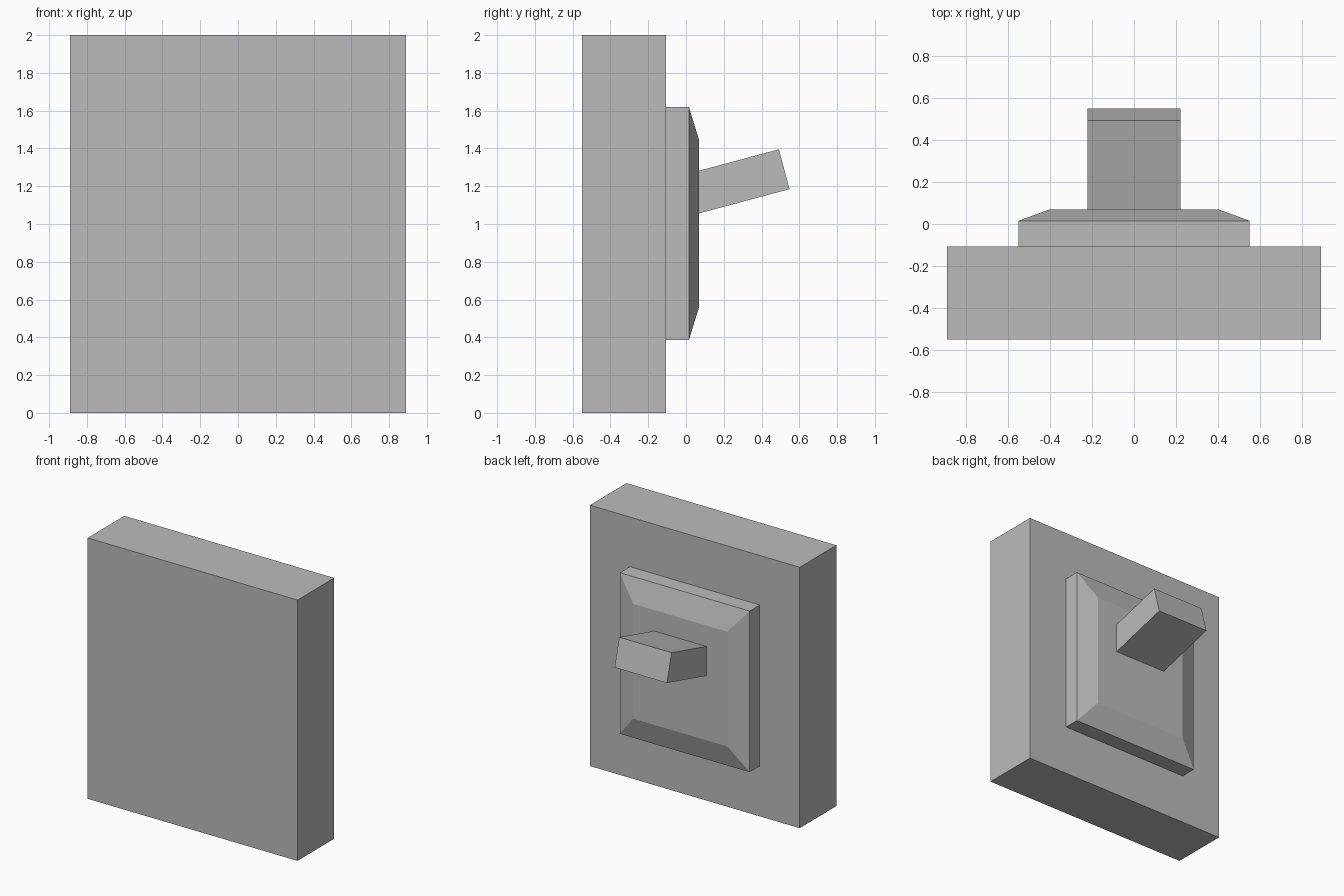
import bpy
import bmesh
import math
from mathutils import Matrix, Vector

if "Cube" in bpy.data.objects:
    bpy.data.objects.remove(bpy.data.objects["Cube"])

grey = bpy.data.materials.new("plain grey")
grey.diffuse_color = (0.5, 0.5, 0.5, 1.0)
grey.use_nodes = True
grey.node_tree.nodes["Principled BSDF"].inputs["Base Color"].default_value = grey.diffuse_color


def box(name, lo, hi):
    """Flat-faced box between two corners; returns the object."""
    lo, hi = Vector(lo), Vector(hi)
    bm = bmesh.new()
    bmesh.ops.create_cube(bm, size=1)
    bmesh.ops.scale(bm, vec=hi - lo, verts=bm.verts)
    bmesh.ops.translate(bm, vec=(lo + hi) / 2, verts=bm.verts)
    mesh = bpy.data.meshes.new(name)
    bm.to_mesh(mesh)
    bm.free()
    mesh.materials.append(grey)
    ob = bpy.data.objects.new(name, mesh)
    bpy.context.collection.objects.link(ob)
    return ob


# Thick slab at the front
box("base_slab", (-0.89, -0.55, 0), (0.89, -0.107, 2))

# Raised panel on the back, with its back face extruded into a sloping rim
panel = box("raised_panel", (-0.55, -0.107, 0.385), (0.55, 0.015, 1.62))
bm = bmesh.new()
bm.from_mesh(panel.data)
back = max(bm.faces, key=lambda f: f.calc_center_median().y)
cap = bmesh.ops.extrude_discrete_faces(bm, faces=[back])["faces"][0]
centre = cap.calc_center_median()
for v in cap.verts:
    v.co.x *= 0.40 / 0.55
    v.co.z = centre.z + (v.co.z - centre.z) * 0.44 / 0.6175
    v.co.y = 0.07
bm.to_mesh(panel.data)
bm.free()

# Toggle lever, tilted up 15 degrees, its root sunk into the panel
lever = box("toggle_lever", (-0.222, -0.55, -0.109), (0.222, 0, 0.109))
lever.data.transform(Matrix.Translation((0, 0.52, 1.29)) @ Matrix.Rotation(math.radians(15), 4, 'X'))
